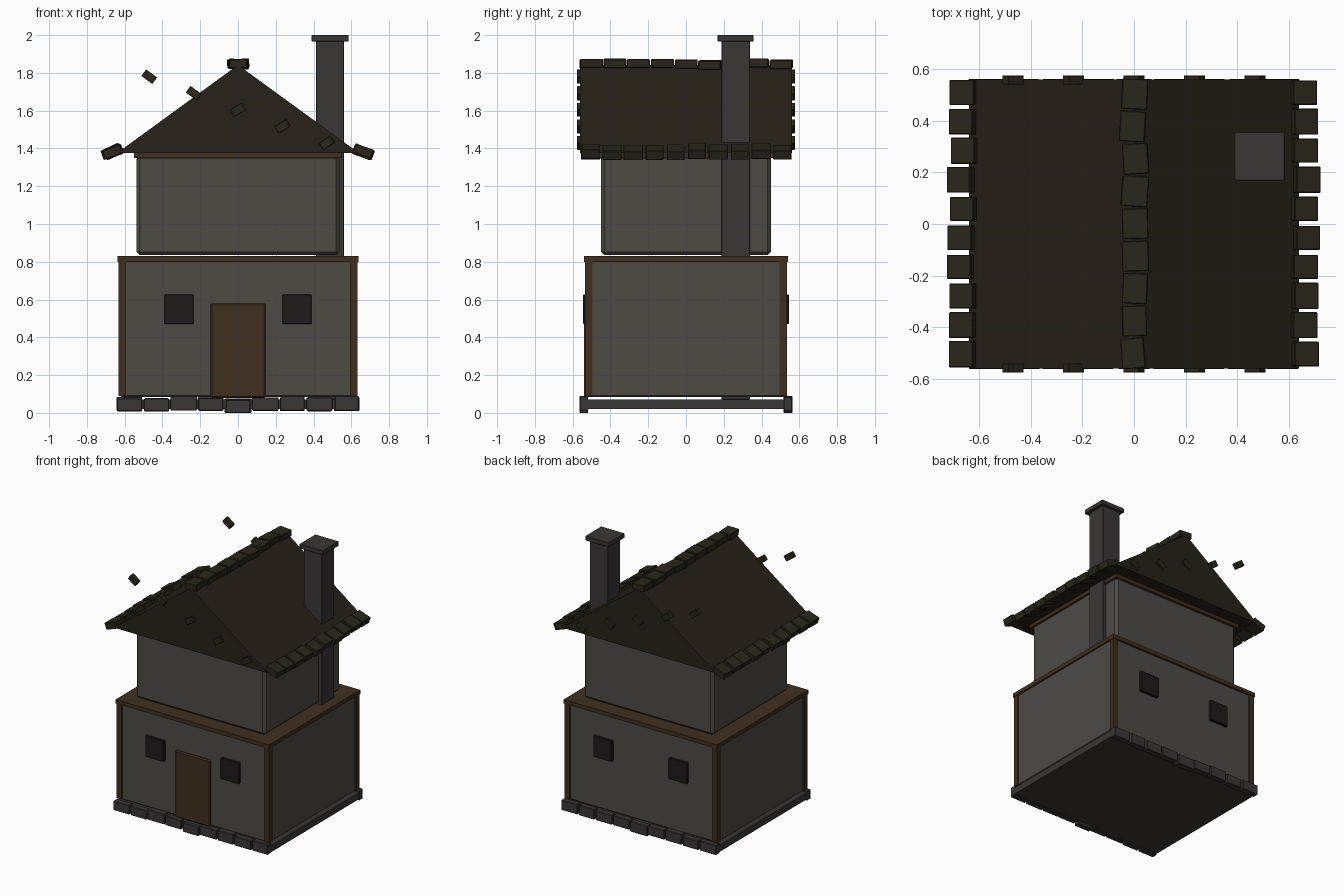
import bpy, bmesh, math, random
from mathutils import Matrix, Euler

if "Cube" in bpy.data.objects:
    bpy.data.objects.remove(bpy.data.objects["Cube"])

random.seed(4)


def mat(name, r, g, b):
    m = bpy.data.materials.new(name)
    m.diffuse_color = (r, g, b, 1)
    m.use_nodes = True
    m.node_tree.nodes["Principled BSDF"].inputs["Base Color"].default_value = m.diffuse_color
    return m


WALL = mat("plaster", 0.075, 0.07, 0.06)
WOOD = mat("timber", 0.052, 0.028, 0.014)
ROOF = mat("roof_dark", 0.02, 0.015, 0.009)
TILE = mat("tile_dark", 0.023, 0.02, 0.011)
STONE = mat("stone", 0.042, 0.038, 0.037)
GLASS = mat("window_dark", 0.013, 0.011, 0.011)


def finish(name, bm, material, bevel=0):
    me = bpy.data.meshes.new(name)
    bm.to_mesh(me)
    bm.free()
    me.materials.append(material)
    ob = bpy.data.objects.new(name, me)
    bpy.context.collection.objects.link(ob)
    if bevel:
        mod = ob.modifiers.new("bevel", 'BEVEL')
        mod.width = bevel
        mod.segments = 1
    return ob


def add_box(bm, centre, size, rot=(0, 0, 0)):
    m = (Matrix.Translation(centre) @ Euler(rot).to_matrix().to_4x4()
         @ Matrix.Diagonal((*size, 1)))
    bmesh.ops.create_cube(bm, size=1, matrix=m)


def box(name, x, y, z, material, bevel=0):
    bm = bmesh.new()
    add_box(bm, [(a + b) / 2 for a, b in (x, y, z)], [b - a for a, b in (x, y, z)])
    return finish(name, bm, material, bevel)


def jit(a):
    return random.uniform(-a, a)


# Foundation slab and the stone rows along front and back
box("foundation_slab", (-0.64, 0.64), (-0.54, 0.54), (0.02, 0.07), STONE)
for side, label in ((-1, "front"), (1, "back")):
    bm = bmesh.new()
    for i in range(9):
        h = 0.072 + jit(0.006)
        low = 0.0 if i == 4 else 0.008 + random.uniform(0, 0.006)
        add_box(bm, (-0.575 + i * 0.1438, side * 0.54, low + h / 2),
                (0.134 + jit(0.01), 0.045, h))
    finish(label + "_foundation_stones", bm, STONE, 0.003)

# Ground floor with corner posts and timber ledge
box("ground_floor", (-0.625, 0.625), (-0.525, 0.525), (0.085, 0.81), WALL, 0.008)
bm = bmesh.new()
for sx in (-1, 1):
    for sy in (-1, 1):
        add_box(bm, (sx * 0.612, sy * 0.515, 0.45), (0.04, 0.04, 0.72))
finish("corner_posts", bm, WOOD)
box("floor_ledge", (-0.637, 0.637), (-0.54, 0.54), (0.80, 0.83), WOOD)

# Door, and windows on front and back
door = box("door", (-0.145, 0.145), (-0.54, -0.51), (0.08, 0.58), WOOD, 0.008)
for side, label in ((-1, "front"), (1, "back")):
    for sx, hand in ((-1, "left"), (1, "right")):
        ys = sorted((side * 0.515, side * 0.545))
        xs = sorted((sx * 0.235, sx * 0.39))
        box(label + "_" + hand + "_window", xs, ys, (0.47, 0.627), GLASS, 0.004)

# Upper floor and its top beam
box("upper_floor", (-0.537, 0.537), (-0.45, 0.45), (0.835, 1.365), WALL, 0.018)
box("eave_beam", (-0.55, 0.55), (-0.465, 0.465), (1.35, 1.378), WOOD)

# Gable roof prism
bm = bmesh.new()
tri = [bm.verts.new((x, -0.56, z)) for x, z in ((-0.64, 1.376), (0.64, 1.376), (0, 1.842))]
face = bm.faces.new(tri)
ext = bmesh.ops.extrude_face_region(bm, geom=[face])
bmesh.ops.translate(bm, vec=(0, 1.12, 0),
                    verts=[v for v in ext["geom"] if isinstance(v, bmesh.types.BMVert)])
bmesh.ops.recalc_face_normals(bm, faces=bm.faces)
finish("roof", bm, ROOF)

# Tilted tiles along both eaves
for s, label in ((-1, "left"), (1, "right")):
    bm = bmesh.new()
    for i in range(10):
        add_box(bm, (s * (0.665 + jit(0.009)), -0.505 + i * 0.1128, 1.382 + jit(0.004)),
                (0.1, 0.098 + jit(0.005), 0.05),
                (0, s * math.radians(22 + jit(4)), 0))
    finish(label + "_eave_tiles", bm, TILE, 0.003)

# Ridge tiles, slightly uneven
bm = bmesh.new()
for i in range(9):
    add_box(bm, (jit(0.007), -0.502 + i * 0.1258, 1.845 + jit(0.006)),
            (0.096 + jit(0.008), 0.118, 0.046), (0, jit(0.05), jit(0.08)))
finish("ridge_tiles", bm, TILE, 0.003)

# Slanting line of loose tiles at each gable end
for side, label in ((-1, "front"), (1, "back")):
    bm = bmesh.new()
    for i in range(5):
        tilt = 36 if i < 2 else -33
        add_box(bm, (-0.47 + i * 0.235, side * 0.559, 1.78 - i * 0.0877),
                (0.072, 0.036, 0.043), (0, math.radians(tilt), 0))
    finish(label + "_gable_tiles", bm, TILE, 0.002)

# Chimney and cap
box("chimney", (0.412, 0.562), (0.188, 0.338), (0.07, 1.97), STONE, 0.003)
box("chimney_cap", (0.39, 0.586), (0.168, 0.358), (1.966, 2.0), STONE, 0.003)
